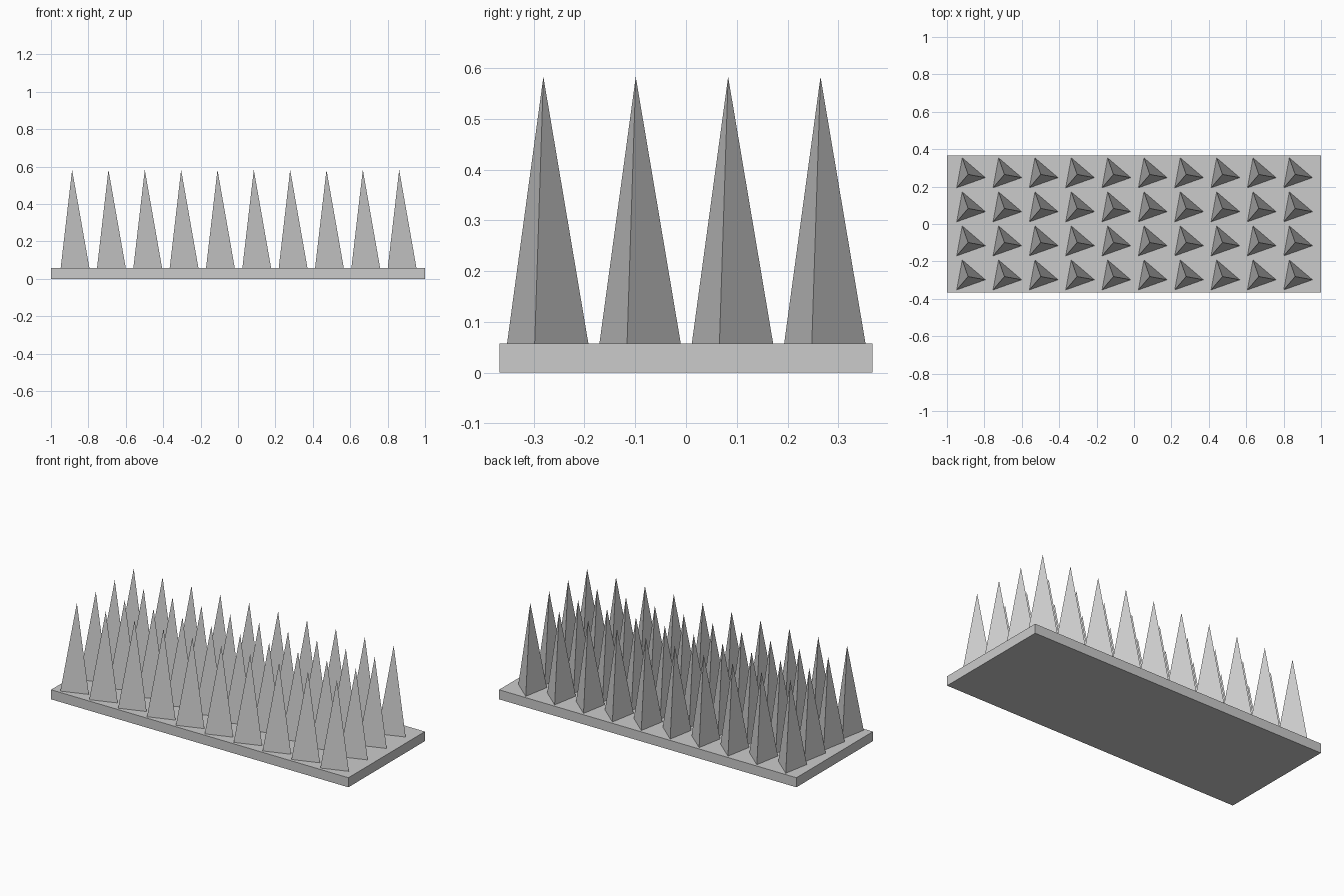
import bpy
import bmesh
from math import cos, sin, radians

cube = bpy.data.objects.get("Cube")
if cube:
    bpy.data.objects.remove(cube, do_unlink=True)

WIDTH, DEPTH, SLAB_H = 2.0, 0.735, 0.058
TIP_Z = 0.583
COLS, ROWS = 10, 4
STEP_X, STEP_Y = 0.1943, 0.182
START_X, START_Y = -0.887, -0.281
RADIUS, SIDES, TURN = 0.094, 3, -10.5

# Single grey material
grey = bpy.data.materials.new("light_grey")
grey.use_nodes = True
colour = (0.6, 0.6, 0.6, 1)
grey.diffuse_color = colour
grey.node_tree.nodes["Principled BSDF"].inputs["Base Color"].default_value = colour


def finish(bm, name):
    mesh = bpy.data.meshes.new(name)
    bm.to_mesh(mesh)
    bm.free()
    mesh.materials.append(grey)
    return mesh


def place(mesh, name, location):
    obj = bpy.data.objects.new(name, mesh)
    obj.location = location
    bpy.context.collection.objects.link(obj)


# Base slab
bm = bmesh.new()
bmesh.ops.create_cube(bm, size=1)
bmesh.ops.scale(bm, vec=(WIDTH, DEPTH, SLAB_H), verts=bm.verts)
place(finish(bm, "base_slab"), "base_slab", (0, 0, SLAB_H / 2))

# Three-sided spike: smooth around the foot, with a separate tip point
# for each side so that the sides stay crisp towards the tip
bm = bmesh.new()
angles = [radians(TURN + 360 * i / SIDES) for i in range(SIDES)]
foot = [bm.verts.new((RADIUS * cos(a), RADIUS * sin(a), 0)) for a in angles]
for i in range(SIDES):
    tip = bm.verts.new((0, 0, TIP_Z - SLAB_H))
    bm.faces.new((foot[i], foot[(i + 1) % SIDES], tip)).smooth = True
cap = bm.faces.new(foot[::-1])
for edge in cap.edges:
    edge.smooth = False
spike_mesh = finish(bm, "spike")

# Grid of spikes
for row in range(ROWS):
    for col in range(COLS):
        place(spike_mesh, f"spike_{row + 1}_{col + 1}",
              (START_X + col * STEP_X, START_Y + row * STEP_Y, SLAB_H))
